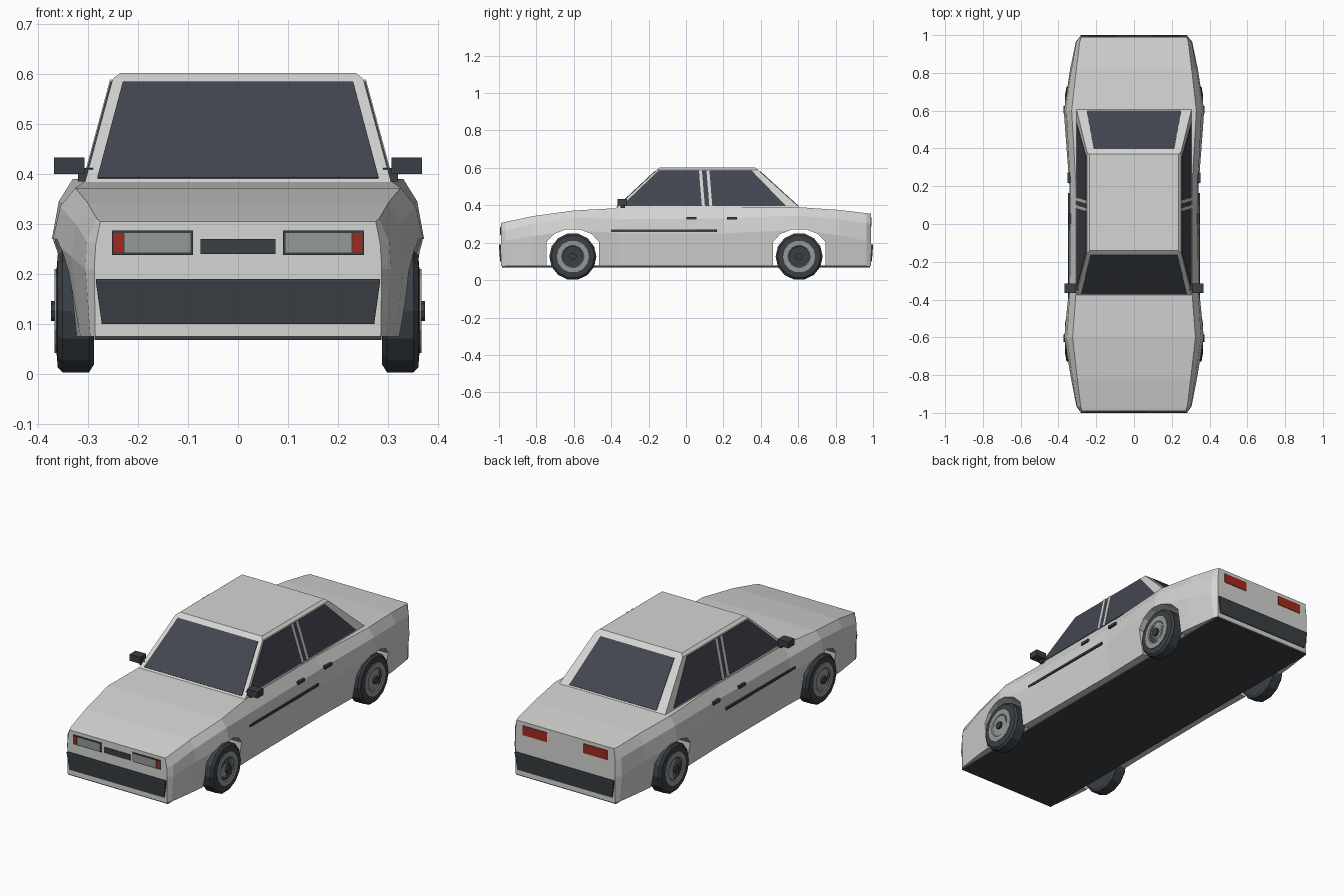
import bpy, bmesh, math
from mathutils import Vector

cube = bpy.data.objects.get("Cube")
if cube:
    bpy.data.objects.remove(cube, do_unlink=True)


def material(name, rgb):
    m = bpy.data.materials.new(name)
    m.use_nodes = True
    m.diffuse_color = (*rgb, 1)
    m.node_tree.nodes["Principled BSDF"].inputs["Base Color"].default_value = (*rgb, 1)
    return m


PAINT = material("pale_grey_paint", (0.66, 0.66, 0.65))
GLASS = material("dark_glass", (0.055, 0.061, 0.08))
TRIM = material("black_trim", (0.042, 0.05, 0.058))
SILVER = material("silver_grey", (0.29, 0.32, 0.31))
RED = material("red_lamp", (0.37, 0.022, 0.014))


def finish(name, bm, mat):
    bmesh.ops.recalc_face_normals(bm, faces=bm.faces)
    mesh = bpy.data.meshes.new(name)
    bm.to_mesh(mesh)
    bm.free()
    mesh.materials.append(mat)
    ob = bpy.data.objects.new(name, mesh)
    bpy.context.collection.objects.link(ob)
    return ob


def loft(name, rings, mat):
    """Skin a list of equal closed rings and cap both ends."""
    bm = bmesh.new()
    loops = [[bm.verts.new(p) for p in ring] for ring in rings]
    n = len(loops[0])
    for a, b in zip(loops, loops[1:]):
        for i in range(n):
            j = (i + 1) % n
            bm.faces.new((a[i], a[j], b[j], b[i]))
    bm.faces.new(loops[0])
    bm.faces.new(loops[-1])
    return finish(name, bm, mat)


def plate(name, pts, mat, t=0.003):
    """Thin flat panel, thickened both ways along its normal."""
    pts = [Vector(p) for p in pts]
    n = (pts[1] - pts[0]).cross(pts[2] - pts[0]).normalized() * t
    return loft(name, [[p - n for p in pts], [p + n for p in pts]], mat)


def box(name, lo, hi, mat):
    ring = [(lo[0], lo[1]), (hi[0], lo[1]), (hi[0], hi[1]), (lo[0], hi[1])]
    return loft(name, [[(x, y, z) for x, y in ring] for z in (lo[2], hi[2])], mat)


def end_panel(name, x0, x1, z0, z1, y, mat, t=0.003):
    return plate(name, [(x0, y, z0), (x1, y, z0), (x1, y, z1), (x0, y, z1)], mat, t)


def lathe_x(name, profile, side, y, z, mat, n=14):
    """Turn (x, radius) points about a wheel axle."""
    rings = [[(side * x, y + r * math.cos(math.tau * i / n), z + r * math.sin(math.tau * i / n))
              for i in range(n)] for x, r in profile]
    return loft(name, rings, mat)


# Lower body: y, sill x, waist x, waist z, shoulder x, shoulder z, deck x, deck z
stations = [
    (-0.99, 0.285, 0.287, 0.21, 0.284, 0.26, 0.275, 0.305),
    (-0.965, 0.295, 0.305, 0.21, 0.302, 0.265, 0.282, 0.311),
    (-0.82, 0.315, 0.333, 0.235, 0.324, 0.3, 0.3, 0.342),
    (-0.6, 0.335, 0.37, 0.268, 0.355, 0.335, 0.325, 0.372),
    (-0.36, 0.327, 0.346, 0.25, 0.34, 0.325, 0.307, 0.385),
    (0.2, 0.325, 0.342, 0.25, 0.338, 0.33, 0.307, 0.388),
    (0.6, 0.335, 0.372, 0.268, 0.358, 0.345, 0.33, 0.39),
    (0.82, 0.315, 0.338, 0.24, 0.331, 0.325, 0.305, 0.375),
    (0.965, 0.295, 0.308, 0.21, 0.305, 0.305, 0.287, 0.358),
    (0.99, 0.285, 0.287, 0.21, 0.286, 0.3, 0.28, 0.355),
]
rings = []
for y, xb, xm, zm, xs, zs, xt, zt in stations:
    half = [(xb, 0.075), (xm, zm), (xs, zs), (xt, zt)]
    rings.append([(x, y, z) for x, z in half] + [(-x, y, z) for x, z in reversed(half)])
body = loft("body", rings, PAINT)

# Wheel arches
arch = [(0.14, 0), (0.14, 0.205), (0.1, 0.247), (0.04, 0.27)]
arch += [(-y, z) for y, z in reversed(arch)]
for axle in (-0.605, 0.605):
    cutter = loft("arch_cutter", [[(x, axle + y, z) for y, z in arch] for x in (-0.5, 0.5)], PAINT)
    cutter.hide_render = True
    mod = body.modifiers.new("arch", "BOOLEAN")
    mod.operation, mod.solver, mod.object = "DIFFERENCE", "EXACT", cutter
    bpy.context.view_layer.objects.active = body
    bpy.ops.object.modifier_apply(modifier=mod.name)
    bpy.data.objects.remove(cutter, do_unlink=True)

box("floor_pan", (-0.287, -0.985, 0.068), (0.287, 0.985, 0.077), TRIM)


# Cabin
def cabin_ring(x, y0, y1, z):
    return [(-x, y0, z), (x, y0, z), (x, y1, z), (-x, y1, z)]


loft("cabin", [cabin_ring(0.308, -0.386, 0.621, 0.375),
               cabin_ring(0.25, -0.155, 0.385, 0.59),
               cabin_ring(0.235, -0.14, 0.37, 0.602)], PAINT)


def side_point(s, y, z, out=0.0):
    return (s * (0.308 - (z - 0.375) * 0.058 / 0.215 + out), y, z)


def screen(name, direction, low, high):
    # Glass lying on the front or rear slope of the cabin
    y0, y1 = (-0.386, -0.155) if direction < 0 else (0.621, 0.385)
    at = lambda z: y0 + (y1 - y0) * (z - 0.375) / 0.215
    (xa, za), (xb, zb) = low, high
    plate(name, [(-xa, at(za), za), (xa, at(za), za), (xb, at(zb), zb), (-xb, at(zb), zb)], GLASS)


screen("windscreen", -1, (0.281, 0.391), (0.23, 0.582))
screen("rear_window", 1, (0.25, 0.395), (0.212, 0.58))

for s, side in ((1, "left"), (-1, "right")):
    # Side glass and twin door pillars
    window = [(-0.345, 0.395), (0.535, 0.395), (0.352, 0.584), (-0.148, 0.584)]
    plate(side + "_side_glass", [side_point(s, y, z) for y, z in window], GLASS)
    for k, y in enumerate((0.085, 0.125)):
        strip = [(y, 0.393), (y + 0.016, 0.393), (y, 0.588), (y - 0.016, 0.588)]
        plate(f"{side}_door_pillar_{k}", [side_point(s, a, z, 0.002) for a, z in strip], PAINT)

    # Mirror, handles, rubbing strip
    def side_box(name, x, y, z):
        xs = sorted((s * x[0], s * x[1]))
        box(f"{side}_{name}", (xs[0], y[0], z[0]), (xs[1], y[1], z[1]), TRIM)

    side_box("mirror", (0.307, 0.367), (-0.365, -0.315), (0.4, 0.433))
    side_box("mirror_stalk", (0.29, 0.32), (-0.35, -0.325), (0.385, 0.412))
    side_box("front_handle", (0.32, 0.346), (0.003, 0.055), (0.324, 0.338))
    side_box("rear_handle", (0.32, 0.351), (0.218, 0.272), (0.324, 0.338))
    side_box("rubbing_strip", (0.325, 0.35), (-0.4, 0.165), (0.258, 0.27))

    # Lamps
    def lamp(name, x0, x1, z0, z1, y, mat):
        end_panel(f"{side}_{name}", s * x0, s * x1, z0, z1, y, mat)

    lamp("headlamp_housing", 0.09, 0.252, 0.238, 0.287, -0.99, TRIM)
    lamp("headlamp_lens", 0.095, 0.227, 0.243, 0.282, -0.992, SILVER)
    lamp("marker_lamp", 0.229, 0.248, 0.243, 0.282, -0.992, RED)
    lamp("tail_lamp", 0.104, 0.243, 0.287, 0.336, 0.99, RED)

    # Wheels
    for axle, end in ((-0.605, "front"), (0.605, "rear")):
        tyre = [(0.288, 0.11), (0.298, 0.126), (0.35, 0.126), (0.36, 0.115), (0.362, 0.09)]
        lathe_x(f"{end}_{side}_tyre", tyre, s, axle, 0.126, TRIM)
        rim = [(0.34, 0.086), (0.366, 0.086), (0.366, 0.06), (0.362, 0.055)]
        lathe_x(f"{end}_{side}_rim", rim, s, axle, 0.126, SILVER)
        lathe_x(f"{end}_{side}_hub", [(0.35, 0.02), (0.373, 0.02)], s, axle, 0.126, TRIM, 8)

# Grille and bumpers
end_panel("grille", -0.075, 0.075, 0.24, 0.27, -0.99, TRIM)
for d, end in ((-1, "front"), (1, "rear")):
    rows = [(0.272, 0.1, 0.994), (0.284, 0.186, 1.0), (0.284, 0.19, 0.998)]
    loft(end + "_bumper", [[(-x, d * 0.97, z), (x, d * 0.97, z), (x, d * y, z), (-x, d * y, z)]
                           for x, z, y in rows], TRIM)
